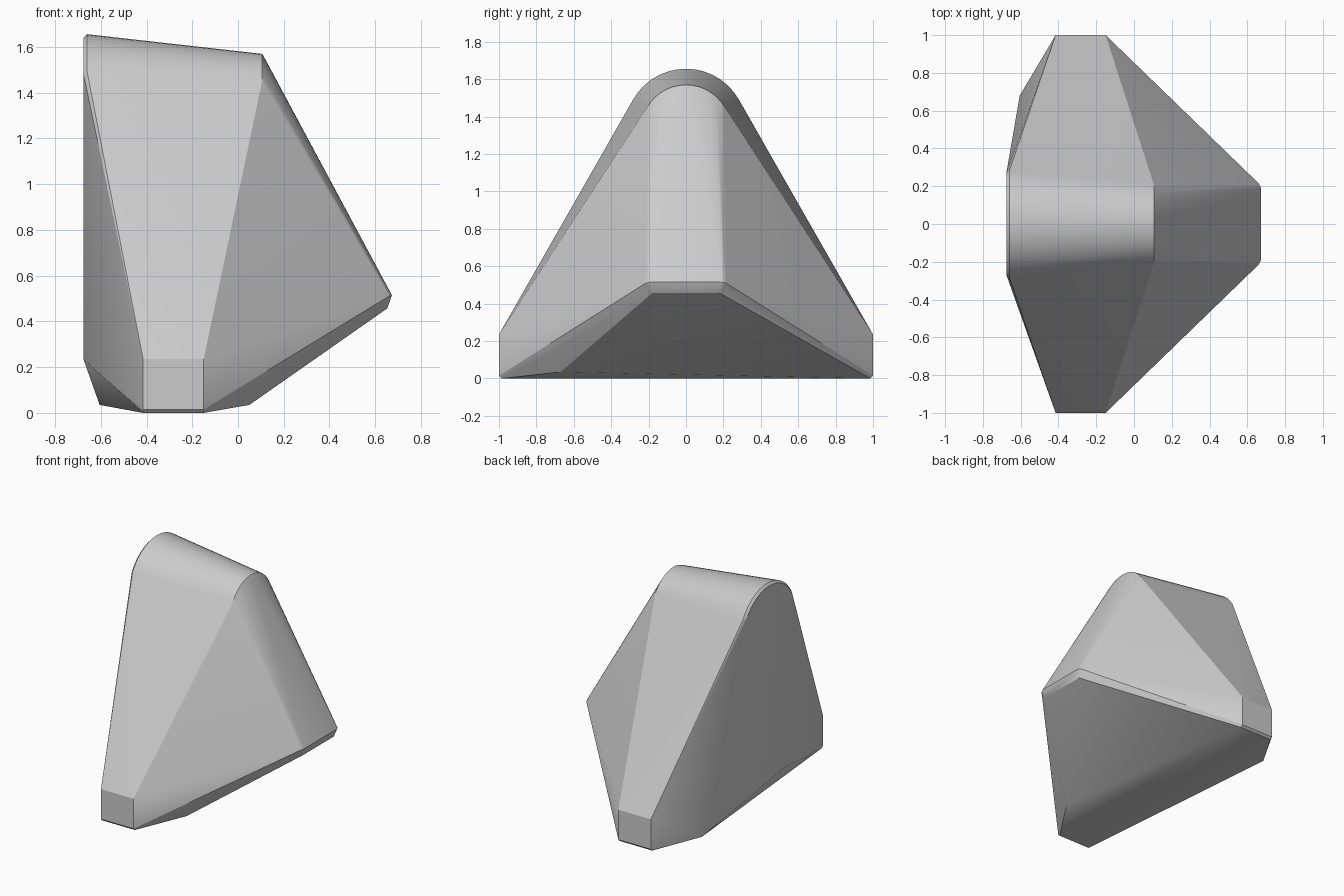
import bpy
import bmesh
from math import sin, cos, radians
from mathutils import Vector

default_cube = bpy.data.objects.get("Cube")
if default_cube:
    bpy.data.objects.remove(default_cube, do_unlink=True)


def make_material(name, colour):
    material = bpy.data.materials.new(name)
    material.use_nodes = True
    material.diffuse_color = colour
    shader = material.node_tree.nodes["Principled BSDF"]
    shader.inputs["Base Color"].default_value = colour
    return material


def mirrored(points):
    """Return each point together with its reflection across the ridge line."""
    return [Vector((x, side * y, z)) for x, y, z in points for side in (-1, 1)]


def ridge_arc(x, radius, top, segments=14, sweep=60):
    """Rounded end of the ridge, tangent to the sloping flanks."""
    angles = [radians(sweep * (2 * step / segments - 1)) for step in range(segments + 1)]
    return [Vector((x, radius * sin(angle), top - radius + radius * cos(angle)))
            for angle in angles]


def convex_solid(name, points, material):
    """Wrap a convex skin around the control points."""
    bm = bmesh.new()
    for point in points:
        bm.verts.new(point)
    result = bmesh.ops.convex_hull(bm, input=bm.verts[:], use_existing_faces=False)
    unused = {item for key in ("geom_interior", "geom_unused") for item in result[key]
              if isinstance(item, bmesh.types.BMVert)}
    bmesh.ops.delete(bm, geom=list(unused), context="VERTS")
    bmesh.ops.dissolve_limit(bm, angle_limit=radians(0.5),
                             verts=bm.verts[:], edges=bm.edges[:])
    bmesh.ops.recalc_face_normals(bm, faces=bm.faces[:])
    mesh = bpy.data.meshes.new(name)
    bm.to_mesh(mesh)
    bm.free()
    mesh.materials.append(material)
    solid = bpy.data.objects.new(name, mesh)
    bpy.context.collection.objects.link(solid)
    return solid


# Ridge: tall wide arch at one end, lower narrow arch at the other
ridge = ridge_arc(-0.66, 0.325, 1.656) + ridge_arc(-0.676, 0.31, 1.64)
ridge += ridge_arc(0.105, 0.24, 1.57) + ridge_arc(0.112, 0.23, 1.56)

# Blunt feet, with a small chamfer underneath
feet = []
for edge_x in (-0.415, -0.15):
    feet += mirrored([(edge_x, 1, 0.235), (edge_x, 1, 0.015), (edge_x, 0.985, 0)])

# Narrow nose overhanging the base
nose = mirrored([(0.673, 0.19, 0.515), (0.66, 0.215, 0.51), (0.653, 0.18, 0.457)])

# Uneven corners of the underside
underside = [Vector((0.05, -0.67, 0.035)), Vector((-0.605, 0.68, 0.035)),
             Vector((-0.676, -0.18, 0.235))]

stone_grey = make_material("stone_grey", (0.6, 0.6, 0.6, 1))
rock = convex_solid("rock_body", ridge + feet + nose + underside, stone_grey)

# Smooth rounded ridge, crisp facets elsewhere
bpy.context.view_layer.objects.active = rock
rock.select_set(True)
bpy.ops.object.shade_smooth_by_angle(angle=radians(28))
weighted = rock.modifiers.new("face_weighted_shading", "WEIGHTED_NORMAL")
weighted.keep_sharp = True
